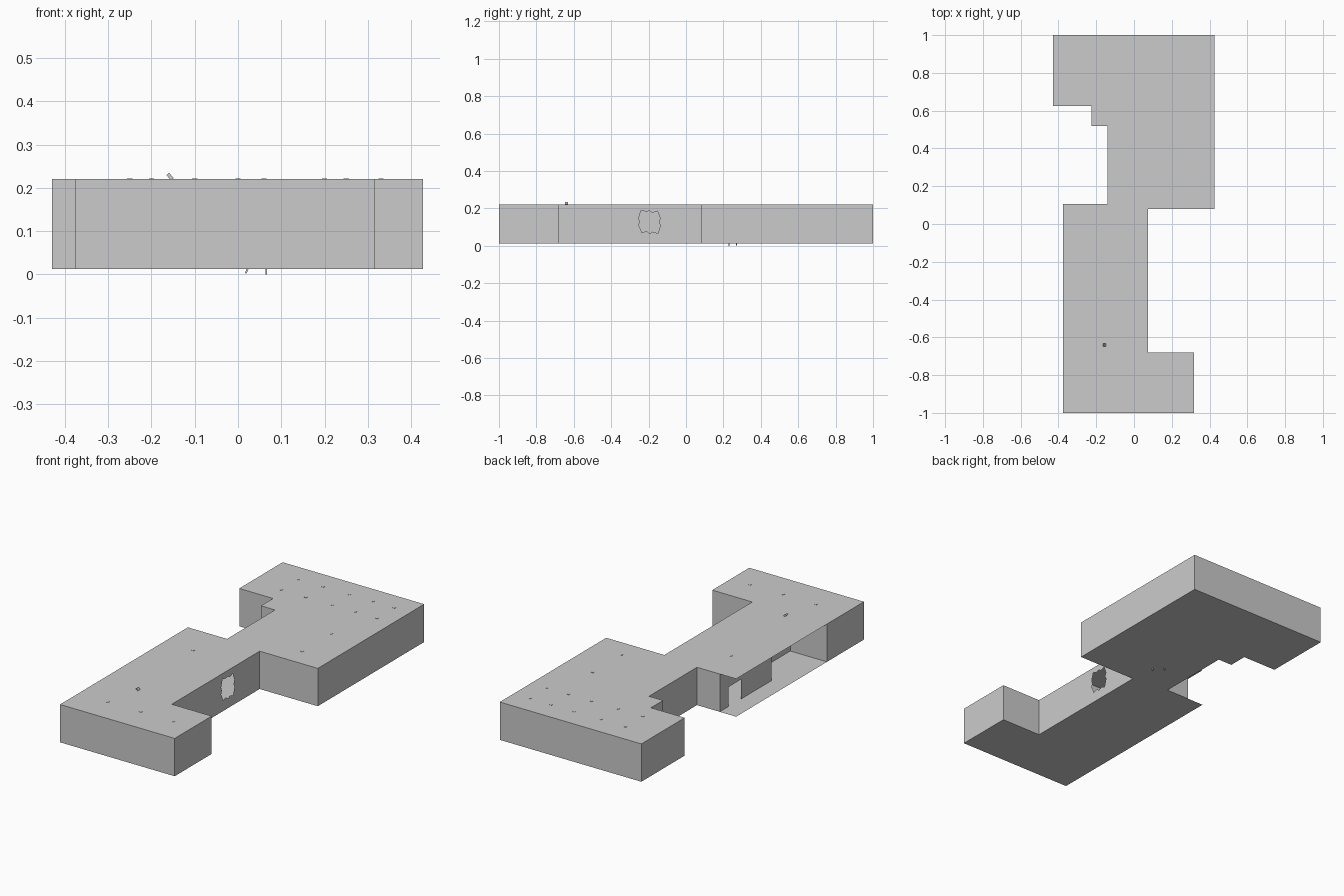
import bpy, bmesh, math, random
from mathutils import Vector, Matrix

if "Cube" in bpy.data.objects:
    bpy.data.objects.remove(bpy.data.objects["Cube"])

random.seed(4)
Z0, Z1 = 0.013, 0.22          # floor and ceiling heights


def finish(bm, name):
    me = bpy.data.meshes.new(name)
    bm.to_mesh(me)
    bm.free()
    ob = bpy.data.objects.new(name, me)
    bpy.context.collection.objects.link(ob)
    return ob


def slab(name, outline, z, up=True):
    """Flat sheet from a plan outline."""
    bm = bmesh.new()
    f = bm.faces.new([bm.verts.new((x, y, z)) for x, y in outline])
    f.normal_update()
    if (f.normal.z > 0) != up:
        f.normal_flip()
    return finish(bm, name)


def walls(name, path):
    """Thin upright wall sheets along a plan path."""
    bm = bmesh.new()
    cols = [(bm.verts.new((x, y, Z0)), bm.verts.new((x, y, Z1))) for x, y in path]
    for (a, b), (c, d) in zip(cols, cols[1:]):
        bm.faces.new((a, c, d, b))
    return finish(bm, name)


def sheet_x(name, x, loops):
    """Upright sheet at constant x, first loop outer, others are holes."""
    bm = bmesh.new()
    edges = []
    for loop in loops:
        vs = [bm.verts.new((x, y, z)) for y, z in loop]
        edges += [bm.edges.new((vs[i], vs[(i + 1) % len(vs)])) for i in range(len(vs))]
    bmesh.ops.triangle_fill(bm, edges=edges, use_beauty=True, use_dissolve=False,
                            normal=Vector((1, 0, 0)))
    return finish(bm, name)


def boxes(name, items):
    """Small boxes given as (centre, size, tilt about y)."""
    bm = bmesh.new()
    for c, s, tilt in items:
        m = Matrix.Translation(c) @ Matrix.Rotation(tilt, 4, 'Y') @ Matrix.Diagonal((*s, 1))
        bmesh.ops.create_cube(bm, size=1, matrix=m)
    return finish(bm, name)


# whole plan outline, counter-clockwise from the front left corner
plan = [(-0.377, -1), (0.317, -1), (0.317, -0.68), (0.075, -0.68), (0.075, 0.08),
        (0.427, 0.08), (0.427, 1), (-0.43, 1), (-0.43, 0.625), (-0.225, 0.625),
        (-0.225, 0.52), (-0.14, 0.52), (-0.14, 0.105), (-0.377, 0.105)]
slab("floor", plan, Z0, up=False)
slab("ceiling", plan, Z1)

# outer walls; the left side of the middle hall stays open
walls("front_room_walls", [(-0.377, -0.68)] + plan[:4])
walls("rear_room_walls", plan[4:13] + [(-0.28, 0.105)])

# right wall of the hall with a ragged blast hole
ragged = []
for i in range(20):
    a = math.tau * i / 20
    sq = 1 / max(abs(math.cos(a)), abs(math.sin(a)))
    r = 0.056 * min(sq, 1.3) * (1.06 if i % 2 else 0.9) * random.uniform(0.95, 1.07)
    ragged.append((-0.195 + r * math.cos(a), 0.128 + r * math.sin(a)))
sheet_x("hall_wall_with_hole", 0.075,
        [[(-0.68, Z0), (0.08, Z0), (0.08, Z1), (-0.68, Z1)], ragged])

# inner wall on the open side, with a doorway
sheet_x("hall_inner_wall", -0.278,
        [[(-0.34, Z0), (-0.08, Z0), (-0.08, 0.12), (0.03, 0.12),
          (0.03, Z0), (0.105, Z0), (0.105, Z1), (-0.34, Z1)]])

# room dividers
walls("front_room_divider", [(-0.377, -0.68), (0.075, -0.68)])
walls("small_room_walls", [(-0.155, -0.68), (-0.155, -0.38), (0.075, -0.38)])
walls("corridor_walls", [(0.083, 0.22), (0.083, 0.6), (-0.05, 0.6)])

# small ceiling fittings showing through the roof
spots = [(x, y) for x in (-0.25, -0.1, 0.06, 0.2, 0.33) for y in (0.73, 0.88)]
spots += [(0.25, 0.2), (0.25, 0.45), (-0.2, -0.84), (0.0, -0.84), (0.2, -0.84), (-0.2, -0.1)]
boxes("ceiling_fittings", [((x, y, Z1), (0.012, 0.012, 0.003), 0) for x, y in spots])

# tilted roof camera and stubs below the floor
boxes("roof_camera", [((-0.157, -0.64, 0.226), (0.008, 0.016, 0.016), -0.7)])
boxes("floor_stubs", [((0.065, 0.23, 0.007), (0.004, 0.006, 0.014), 0),
                      ((0.02, 0.27, 0.008), (0.004, 0.006, 0.012), 0.4)])
